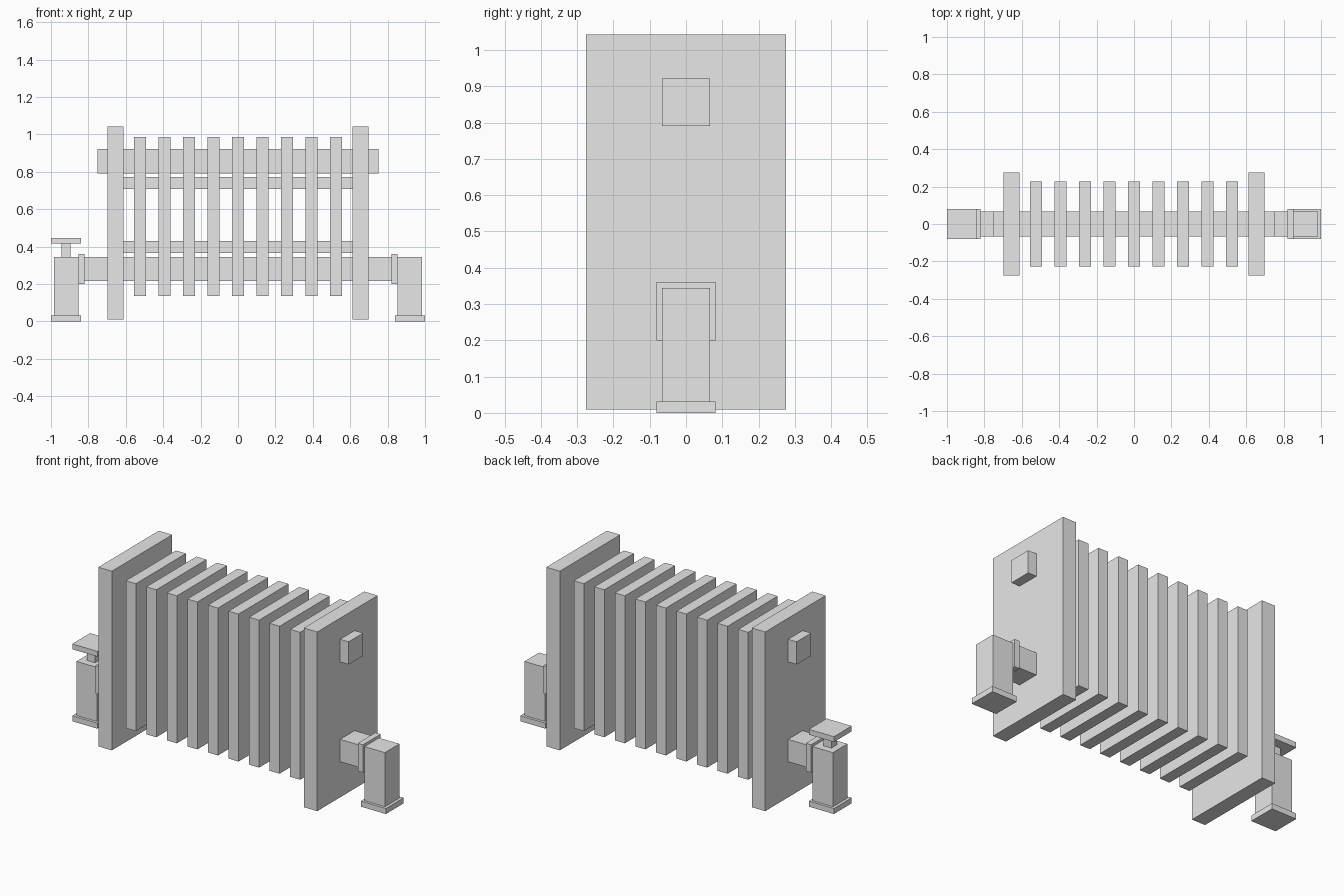
import bpy
import bmesh
from mathutils import Matrix, Vector

if "Cube" in bpy.data.objects:
    bpy.data.objects.remove(bpy.data.objects["Cube"], do_unlink=True)

GREY = (0.8, 0.8, 0.8, 1.0)
metal = bpy.data.materials.new("light grey metal")
metal.use_nodes = True
metal.diffuse_color = GREY
metal.node_tree.nodes["Principled BSDF"].inputs["Base Color"].default_value = GREY


def box(name, x, half_depth, z):
    """Box spanning the x and z ranges, centred front to back."""
    size = Vector((x[1] - x[0], 2 * half_depth, z[1] - z[0]))
    bm = bmesh.new()
    bmesh.ops.create_cube(bm, size=1, matrix=Matrix.Diagonal(size).to_4x4())
    mesh = bpy.data.meshes.new(name)
    bm.to_mesh(mesh)
    bm.free()
    mesh.materials.append(metal)
    obj = bpy.data.objects.new(name, mesh)
    obj.location = (sum(x) / 2, 0, sum(z) / 2)
    bpy.context.collection.objects.link(obj)
    return obj


def centred(middle, width):
    return (middle - width / 2, middle + width / 2)


# Row of radiator fins
FINS, SPACING = 9, 0.131
for i in range(FINS):
    middle = (i - FINS // 2) * SPACING
    box(f"fin_{i + 1}", centred(middle, 0.064), 0.228, (0.135, 0.985))

# Pipes through the fins, and thin rails between the end panels
box("upper_pipe", (-0.752, 0.752), 0.066, (0.79, 0.921))
box("lower_pipe", (-0.83, 0.83), 0.066, (0.215, 0.344))
box("upper_rail", (-0.615, 0.615), 0.033, (0.707, 0.772))
box("lower_rail", (-0.615, 0.615), 0.033, (0.365, 0.43))

# End panels and the connectors standing on the floor
for side, s in (("left", 1), ("right", -1)):
    box(f"{side}_end_panel", centred(s * 0.655, 0.086), 0.275, (0.01, 1.043))
    box(f"{side}_collar", centred(s * 0.837, 0.033), 0.081, (0.2, 0.36))
    box(f"{side}_connector", centred(s * 0.918, 0.131), 0.066, (0.03, 0.344))
    box(f"{side}_foot", centred(s * 0.92, 0.16), 0.081, (0, 0.032))

# Valve stem and handle on the right connector
box("valve_stem", centred(-0.92, 0.05), 0.025, (0.34, 0.418))
box("valve_handle", centred(-0.92, 0.16), 0.081, (0.415, 0.446))
